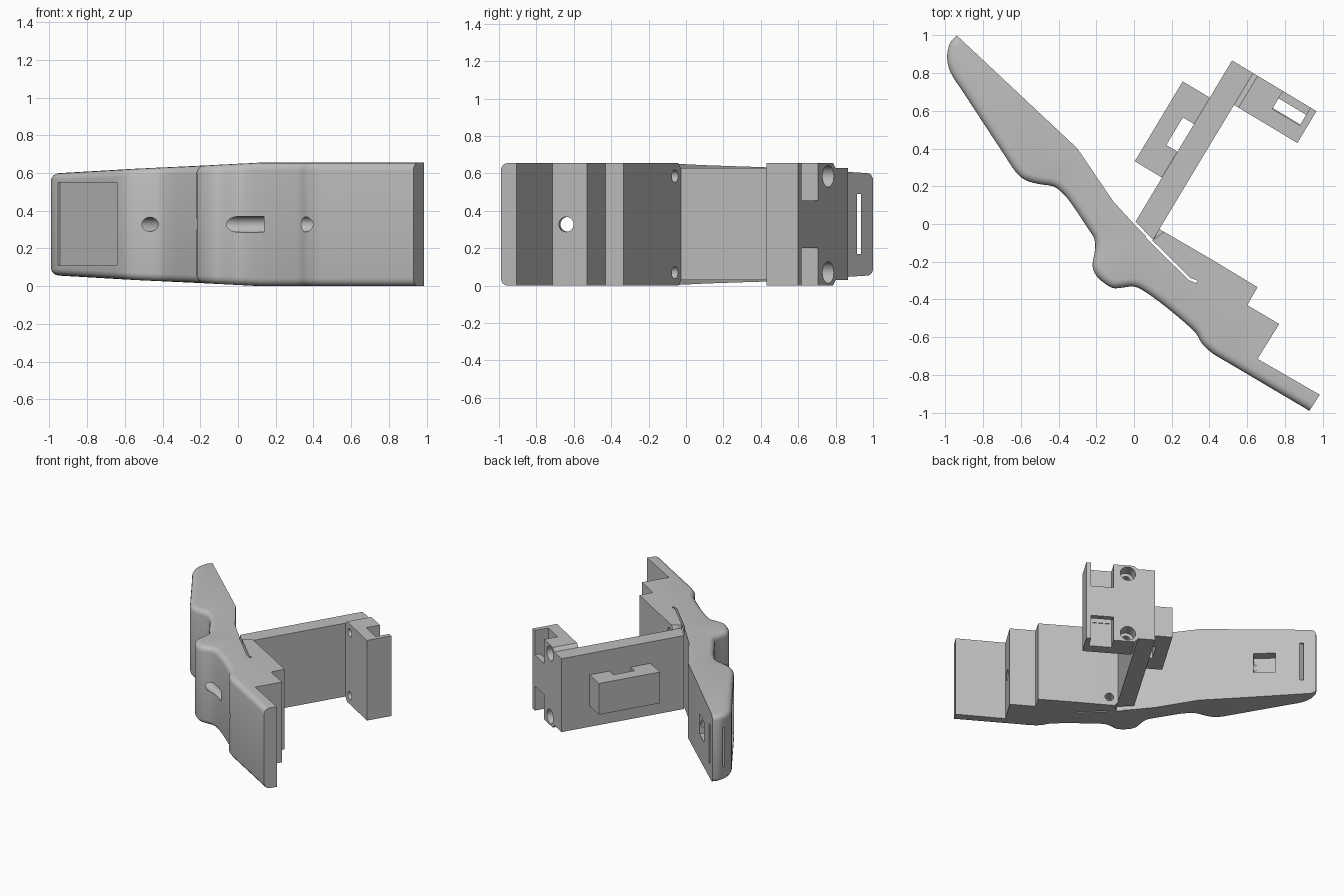
import bpy, bmesh
from mathutils import Vector, Matrix

cube = bpy.data.objects.get("Cube")
if cube:
    bpy.data.objects.remove(cube, do_unlink=True)

H = 0.655          # full height
MID = H / 2
U = Vector((0.857, -0.515))   # across the arm
V = Vector((0.515, 0.857))    # along the arm
ORIGIN = Vector((0.005, 0.01))

grey = bpy.data.materials.new("plain grey")
grey.use_nodes = True
grey.diffuse_color = (0.52, 0.52, 0.52, 1)
grey.node_tree.nodes["Principled BSDF"].inputs["Base Color"].default_value = (0.52, 0.52, 0.52, 1)


def arm_point(u, v):
    return ORIGIN + U * u + V * v


def make(name, bm):
    bmesh.ops.recalc_face_normals(bm, faces=bm.faces)
    mesh = bpy.data.meshes.new(name)
    bm.to_mesh(mesh)
    bm.free()
    mesh.materials.append(grey)
    obj = bpy.data.objects.new(name, mesh)
    bpy.context.collection.objects.link(obj)
    return obj


def prism_bm(points, z0, z1):
    bm = bmesh.new()
    face = bm.faces.new([bm.verts.new((p[0], p[1], z0)) for p in points])
    ext = bmesh.ops.extrude_face_region(bm, geom=[face])
    for g in ext["geom"]:
        if isinstance(g, bmesh.types.BMVert):
            g.co.z = z1
    return bm


def prism(name, points, z0, z1):
    return make(name, prism_bm(points, z0, z1))


def arm_rect(u0, u1, v0, v1):
    return [arm_point(*c) for c in ((u0, v0), (u1, v0), (u1, v1), (u0, v1))]


def rect_along(a, b, half):
    a, b = Vector(a), Vector(b)
    d = (b - a).normalized()
    n = Vector((-d.y, d.x)) * half
    return [a + n, b + n, b - n, a - n]


def rod(a, b, z, radius):
    a, b = Vector((*a, z)), Vector((*b, z))
    bm = bmesh.new()
    turn = (b - a).to_track_quat('Z', 'Y').to_matrix().to_4x4()
    bmesh.ops.create_cone(bm, cap_ends=True, segments=28, radius1=radius, radius2=radius,
                          depth=(b - a).length, matrix=Matrix.Translation((a + b) / 2) @ turn)
    return make("cutter", bm)


def cut(obj, cutter):
    cutter.hide_render = True
    mod = obj.modifiers.new("cut", 'BOOLEAN')
    mod.operation = 'DIFFERENCE'
    mod.solver = 'EXACT'
    mod.object = cutter
    bpy.context.view_layer.objects.active = obj
    bpy.ops.object.modifier_apply(modifier=mod.name)
    bpy.data.objects.remove(cutter, do_unlink=True)


def smooth_path(pts, steps):
    p = [Vector(q) for q in pts]
    p = [p[0] * 2 - p[1]] + p + [p[-1] * 2 - p[-2]]
    out = []
    for a, b, c, d in zip(p, p[1:], p[2:], p[3:]):
        for i in range(steps):
            t = i / steps
            out.append((b * 2 + (c - a) * t + (a * 2 - b * 5 + c * 4 - d) * t * t
                        + (b * 3 - a - c * 3 + d) * t ** 3) / 2)
    return out + [p[-2]]


def bevel_run(bm, points, size, segments):
    """Bevel the top and bottom edges running along the given points."""
    keys = {(round(p[0], 4), round(p[1], 4)) for p in points}
    on = lambda v: (round(v.co.x, 4), round(v.co.y, 4)) in keys
    edges = [e for e in bm.edges if all(on(v) for v in e.verts)
             and abs(e.verts[0].co.z - e.verts[1].co.z) < 0.001]
    bmesh.ops.bevel(bm, geom=edges, offset=size, offset_type='OFFSET', segments=segments,
                    profile=0.5, affect='EDGES', clamp_overlap=False)


# Curved front outline of the main body, from the tip to the foot
front = smooth_path([
    (-0.94, 1.0), (-0.975, 0.96), (-0.99, 0.9), (-0.985, 0.84), (-0.96, 0.78), (-0.9, 0.69),
    (-0.69, 0.37), (-0.63, 0.28), (-0.58, 0.235), (-0.51, 0.213), (-0.43, 0.2),
    (-0.38, 0.165), (-0.33, 0.105), (-0.24, -0.03), (-0.21, -0.08), (-0.207, -0.14),
    (-0.22, -0.22), (-0.195, -0.28), (-0.12, -0.337), (-0.06, -0.337), (0, -0.332),
    (0.06, -0.36), (0.17, -0.44), (0.3, -0.55), (0.335, -0.59), (0.365, -0.64),
    (0.42, -0.688), (0.5, -0.736), (0.93, -0.99)], 3)
joint = [arm_point(0.13, -0.035), arm_point(0.13, 0.035)]
ridge = [(0.41, -0.187), (0.655, -0.335)]
back = [(0.985, -0.905), (0.655, -0.715), (0.77, -0.53), (0.6, -0.43), *reversed(ridge),
        joint[1], joint[0], (0.09, -0.092), (-0.005, 0.005), (-0.11, 0.12), (-0.3, 0.4)]
bm = prism_bm(front + back, 0, H)
bevel_run(bm, joint, 0.028, 1)
bevel_run(bm, front, 0.042, 4)

# Taper the height toward the tip
taper = [(0.12, 1.0), (-0.2, 0.95), (-0.55, 0.9), (-1.0, 0.82)]
for x, _ in taper[:-1]:
    bmesh.ops.bisect_plane(bm, geom=bm.verts[:] + bm.edges[:] + bm.faces[:],
                           plane_co=(x, 0, 0), plane_no=(1, 0, 0))
for v in bm.verts:
    for (x1, f1), (x0, f0) in zip(taper, taper[1:]):
        if x0 <= v.co.x < x1:
            f = f0 + (f1 - f0) * (v.co.x - x0) / (x1 - x0)
            v.co.z = MID + (v.co.z - MID) * f
            break
body = make("main_body", bm)

# Flex slit with a small hooked end
cut(body, prism("cutter", [(0.07, -0.06), (0.3, -0.287), (0.335, -0.299), (0.33, -0.314),
                           (0.29, -0.297), (0.06, -0.07)], -0.1, H + 0.1))
# Shallow panel on the upper front
cut(body, prism("cutter", rect_along((-0.955, 0.773), (-0.64, 0.295), 0.014), 0.11, 0.55))
# Strap slot in the tip and square pocket in the back
cut(body, prism("cutter", rect_along((-1.05, 0.925), (-0.7, 0.925), 0.01), 0.17, 0.49))
cut(body, prism("cutter", rect_along((-0.71, 0.68), (-0.6, 0.8), 0.083), 0.245, 0.41))
# Cord holes
for a, b, r in [((-0.445, 0.15), (-0.66, 0.72), 0.038),
                ((-0.32, -0.13), (0.14, -0.41), 0.042),
                ((0.2, -0.625), (0.85, -0.645), 0.04)]:
    cut(body, rod(a, b, MID, r))
# Bolt holes beside the arm
for z in (0.07, H - 0.07):
    cut(body, rod(arm_point(0.195, -0.09), arm_point(0.195, 0.1), z, 0.033))

# Straight arm, cut along the slit at its base
arm = prism("arm", [(0.008, 0.012), (0.1, -0.083), arm_point(0.13, 0),
                    arm_point(0.13, 1.0), arm_point(0, 1.0)], 0.03, 0.63)

# Strap loop on the outside of the arm
loop = prism("strap_loop", [arm_point(*c) for c in (
    (0, 0.276), (0, 0.436), (-0.068, 0.436), (-0.068, 0.607), (0, 0.607),
    (0, 0.77), (-0.167, 0.77), (-0.167, 0.276))], 0.2, 0.455)

# End bracket with chamfered joint, notches, through slot and stepped bolt holes
corners = arm_rect(0.13, 0.522, 0.803, 1.0)
bm = prism_bm(corners, 0, H)
bevel_run(bm, [corners[0], corners[3]], 0.028, 1)
bracket = make("end_bracket", bm)
cut(bracket, prism("cutter", arm_rect(0.315, 0.485, 0.895, 0.955), -0.1, H + 0.1))
for z0, z1 in ((-0.1, 0.2), (0.455, H + 0.1)):
    cut(bracket, prism("cutter", arm_rect(0.315, 0.485, 0.89, 1.1), z0, z1))
for z in (0.07, H - 0.07):
    cut(bracket, rod(arm_point(0.207, 0.7), arm_point(0.207, 1.1), z, 0.033))
    cut(bracket, rod(arm_point(0.207, 0.9), arm_point(0.207, 1.1), z, 0.058))

# Smooth the curved parts, keeping the edges sharp
bpy.ops.object.select_all(action='DESELECT')
for obj in (body, bracket):
    obj.select_set(True)
bpy.context.view_layer.objects.active = body
bpy.ops.object.shade_smooth_by_angle(angle=0.5)
